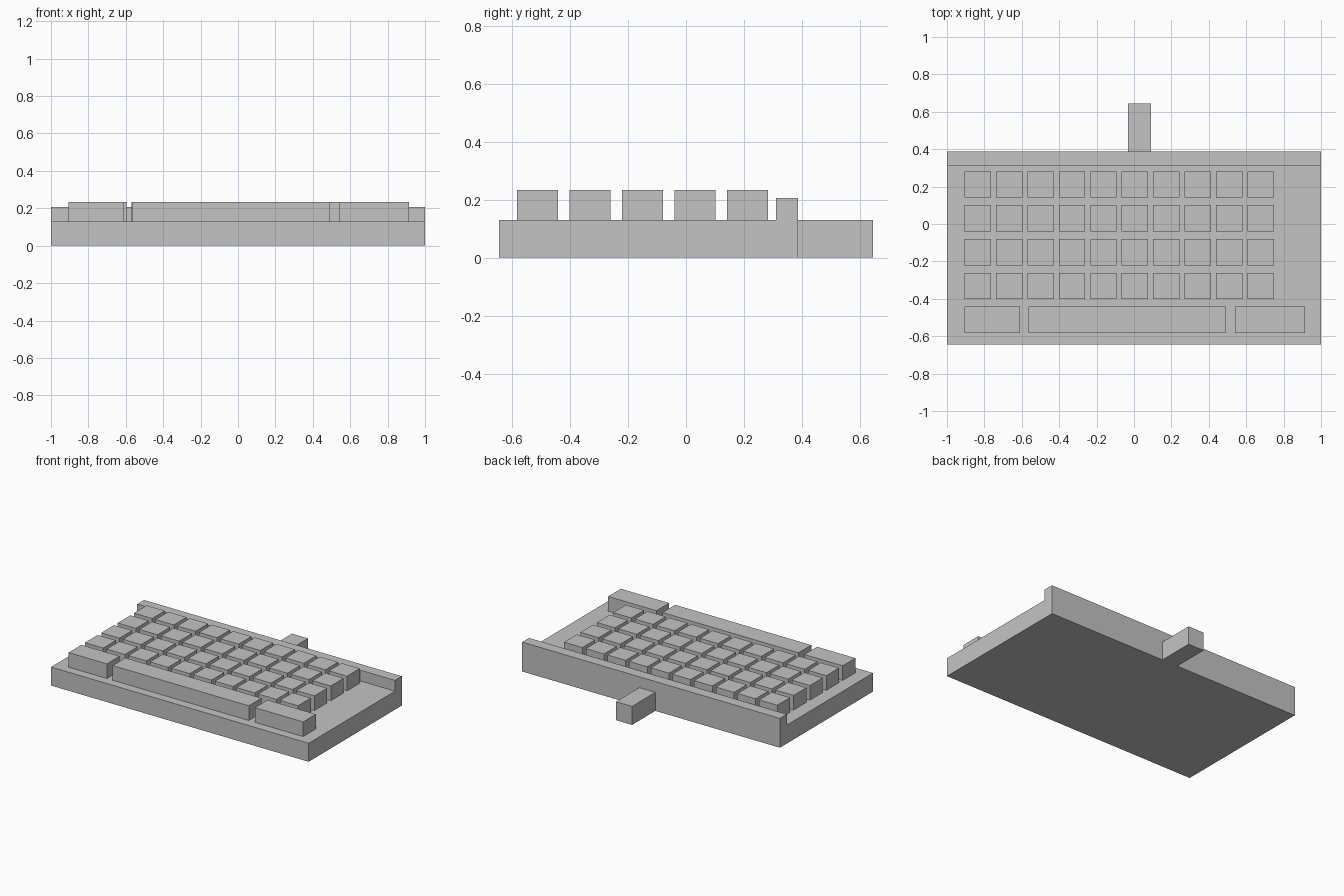
import bpy, bmesh

if "Cube" in bpy.data.objects:
    bpy.data.objects.remove(bpy.data.objects["Cube"])

grey = bpy.data.materials.new("light_grey")
grey.diffuse_color = (0.55, 0.55, 0.55, 1)
grey.use_nodes = True
grey.node_tree.nodes["Principled BSDF"].inputs["Base Color"].default_value = grey.diffuse_color


def finish(name, bm):
    bmesh.ops.recalc_face_normals(bm, faces=bm.faces)
    mesh = bpy.data.meshes.new(name)
    bm.to_mesh(mesh)
    bm.free()
    mesh.materials.append(grey)
    obj = bpy.data.objects.new(name, mesh)
    bpy.context.collection.objects.link(obj)
    return obj


def extruded_box(name, profile, x0, x1):
    """Extrude a (y, z) side profile from x0 to x1."""
    bm = bmesh.new()
    face = bm.faces.new([bm.verts.new((x0, y, z)) for y, z in profile])
    ext = bmesh.ops.extrude_face_region(bm, geom=[face])
    verts = [v for v in ext["geom"] if isinstance(v, bmesh.types.BMVert)]
    bmesh.ops.translate(bm, vec=(x1 - x0, 0, 0), verts=verts)
    return finish(name, bm)


def box(name, x0, x1, y0, y1, z0, z1):
    return extruded_box(name, [(y0, z0), (y1, z0), (y1, z1), (y0, z1)], x0, x1)


DECK, RIDGE, KEY_TOP = 0.13, 0.206, 0.233
FRONT, BACK = -0.645, 0.387

# Case: flat deck with a raised ridge along the back edge
extruded_box("case", [(FRONT, 0), (BACK, 0), (BACK, RIDGE), (0.311, RIDGE),
                      (0.311, DECK), (FRONT, DECK)], -1, 1)

# Cable stub behind the case
box("cable", -0.033, 0.091, BACK, 0.645, 0, DECK)

# Four rows of ten square keys
SIZE, PITCH_X, PITCH_Y = 0.141, 0.1681, 0.181
LEFT, LOW = -0.906, -0.583
for row in range(1, 5):
    for col in range(10):
        x, y = LEFT + col * PITCH_X, LOW + row * PITCH_Y
        box(f"key_{row}_{col + 1}", x, x + SIZE, y, y + SIZE, DECK, KEY_TOP)

# Front row: two wide keys either side of the space bar
for name, x0, x1 in (("left_wide_key", LEFT, -0.609),
                     ("space_bar", -0.564, 0.492),
                     ("right_wide_key", 0.539, 0.914)):
    box(name, x0, x1, LOW, LOW + SIZE, DECK, KEY_TOP)
